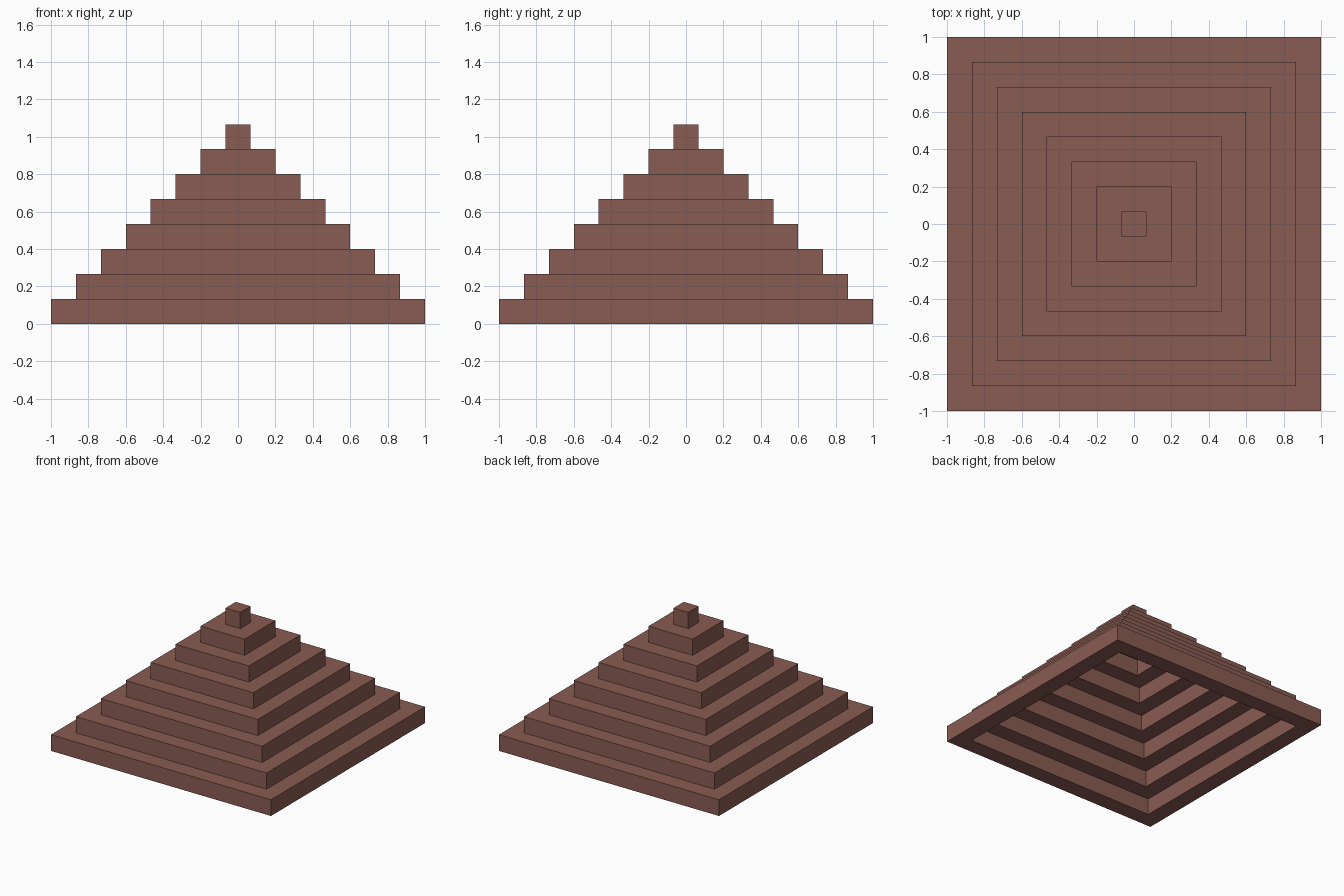
import bpy
import bmesh

cube = bpy.data.objects.get("Cube")
if cube:
    bpy.data.objects.remove(cube, do_unlink=True)

TIERS = 8
STEP = 2 / 15  # height and wall width of every tier

# Single brown material
brown = bpy.data.materials.new("warm_brown")
brown.use_nodes = True
colour = (0.25, 0.107, 0.084, 1)
brown.diffuse_color = colour
brown.node_tree.nodes["Principled BSDF"].inputs["Base Color"].default_value = colour


def add_object(name, bm):
    bmesh.ops.recalc_face_normals(bm, faces=bm.faces)
    mesh = bpy.data.meshes.new(name)
    bm.to_mesh(mesh)
    bm.free()
    mesh.materials.append(brown)
    bpy.context.collection.objects.link(bpy.data.objects.new(name, mesh))


def square_loop(bm, half, z):
    corners = ((-1, -1), (1, -1), (1, 1), (-1, 1))
    return [bm.verts.new((x * half, y * half, z)) for x, y in corners]


def square_ring(name, outer, inner, z0, z1):
    """Sweep a rectangular wall section around a square."""
    bm = bmesh.new()
    section = ((outer, z0), (outer, z1), (inner, z1), (inner, z0))
    loops = [square_loop(bm, half, z) for half, z in section]
    for a, b in zip(loops, loops[1:] + loops[:1]):
        for i in range(4):
            j = (i + 1) % 4
            bm.faces.new((a[i], a[j], b[j], b[i]))
    add_object(name, bm)


# Hollow stepped tiers, each one wall width smaller than the one below
for n in range(TIERS - 1):
    half = 1 - n * STEP
    square_ring(f"tier_{n + 1}", half, half - STEP, n * STEP, (n + 1) * STEP)

# Solid capstone
bm = bmesh.new()
bmesh.ops.create_cube(bm, size=STEP)
bmesh.ops.translate(bm, verts=bm.verts, vec=(0, 0, (TIERS - 0.5) * STEP))
add_object("capstone", bm)
